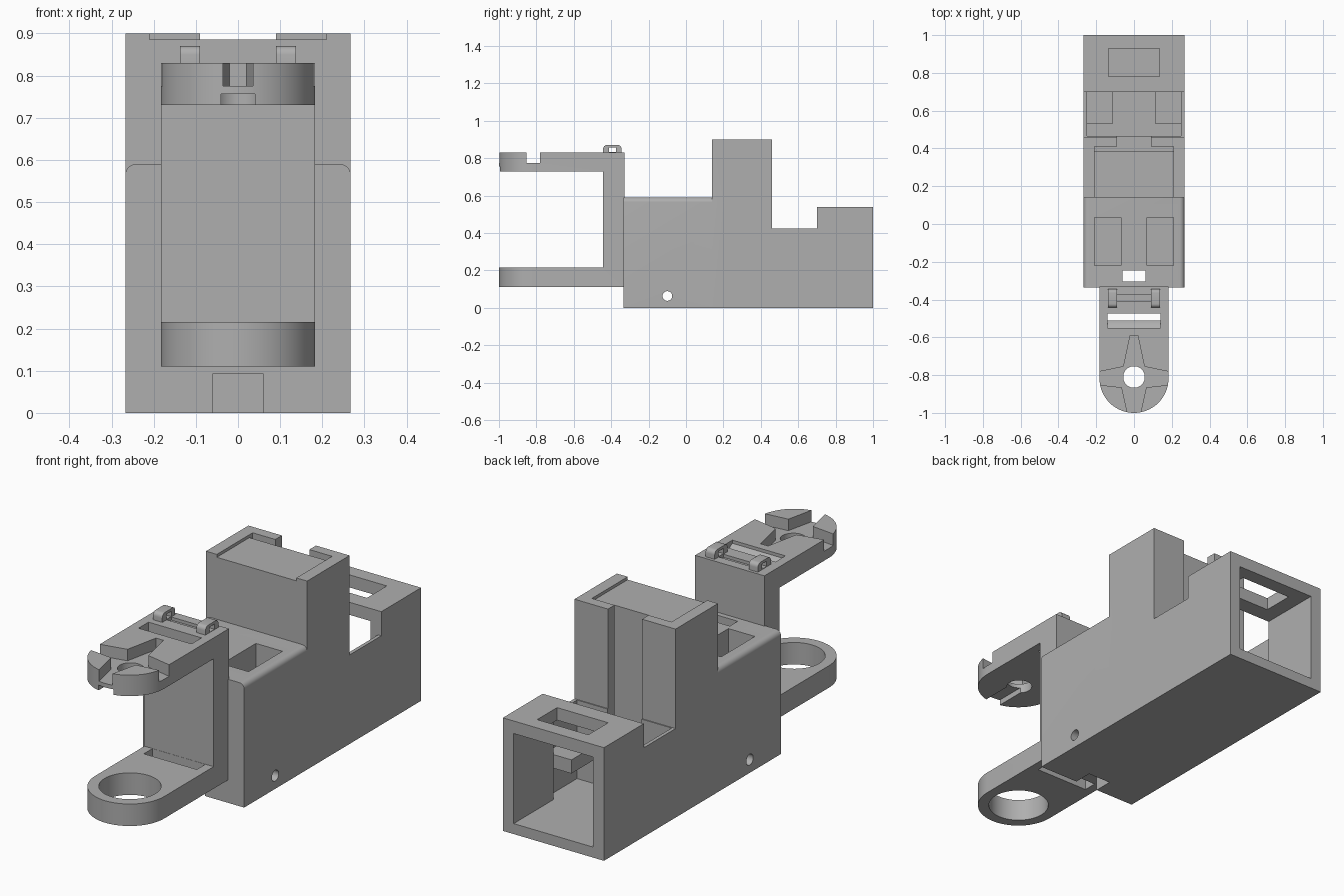
import bpy
import bmesh
import math

if "Cube" in bpy.data.objects:
    bpy.data.objects.remove(bpy.data.objects["Cube"], do_unlink=True)

grey = bpy.data.materials.new("plain grey")
grey.use_nodes = True
COLOUR = (0.43, 0.43, 0.43, 1)
grey.diffuse_color = COLOUR
grey.node_tree.nodes["Principled BSDF"].inputs["Base Color"].default_value = COLOUR


def prism(name, pts, axis, lo, hi):
    """Extrude a 2D outline along an axis."""
    place = {"x": lambda p, t: (t, p[0], p[1]),
             "y": lambda p, t: (p[0], t, p[1]),
             "z": lambda p, t: (p[0], p[1], t)}[axis]
    bm = bmesh.new()
    low = [bm.verts.new(place(p, lo)) for p in pts]
    high = [bm.verts.new(place(p, hi)) for p in pts]
    bm.faces.new(low)
    bm.faces.new(high)
    n = len(pts)
    for i in range(n):
        j = (i + 1) % n
        bm.faces.new((low[i], low[j], high[j], high[i]))
    bmesh.ops.recalc_face_normals(bm, faces=bm.faces)
    mesh = bpy.data.meshes.new(name)
    bm.to_mesh(mesh)
    bm.free()
    mesh.materials.append(grey)
    obj = bpy.data.objects.new(name, mesh)
    bpy.context.collection.objects.link(obj)
    return obj


def box(name, x0, x1, y0, y1, z0, z1):
    return prism(name, [(x0, y0), (x1, y0), (x1, y1), (x0, y1)], "z", z0, z1)


def arc(cx, cy, r, a0, a1, n):
    angles = [math.radians(a0 + (a1 - a0) * i / n) for i in range(n + 1)]
    return [(cx + r * math.cos(a), cy + r * math.sin(a)) for a in angles]


def cylinder(name, cx, cy, r, axis, lo, hi, n=40):
    return prism(name, arc(cx, cy, r, 0, 360, n)[:-1], axis, lo, hi)


def combine(target, tool, operation="DIFFERENCE"):
    mod = target.modifiers.new("combine", "BOOLEAN")
    mod.operation = operation
    mod.solver = "EXACT"
    mod.object = tool
    bpy.context.view_layer.objects.active = target
    bpy.ops.object.modifier_apply(modifier=mod.name)
    bpy.data.objects.remove(tool, do_unlink=True)


def cut_box(target, *dims):
    combine(target, box("cutter", *dims))


W = 0.267      # half width of the housing
A = 0.183      # half width of the front bracket

# Housing: stepped side profile joined to a front block with rounded shoulders
housing = prism("housing", [(0.14, 0), (1, 0), (1, 0.54), (0.70, 0.54), (0.70, 0.425),
                            (0.46, 0.425), (0.46, 0.9), (0.14, 0.9)], "x", -W, W)
r = 0.025
shoulders = arc(W - r, 0.59 - r, r, 0, 90, 6) + arc(r - W, 0.59 - r, r, 90, 180, 6)
front_block = prism("front_block", [(-W, 0), (W, 0)] + shoulders, "y", -0.335, 0.2)
combine(housing, front_block, "UNION")

# Rear tunnel, open bay and window in the rear roof
cut_box(housing, -0.21, 0.21, 0.65, 1.1, 0.05, 0.48)
cut_box(housing, -0.25, 0.25, 0.465, 0.70, 0.05, 1)
cut_box(housing, -0.135, 0.135, 0.78, 0.93, 0.4, 0.7)

# Tower: shallow top recess, sheet slot and rear channel
cut_box(housing, -0.21, 0.21, 0.1, 0.41, 0.886, 1)
cut_box(housing, -0.21, 0.21, 0.386, 0.41, 0.06, 0.95)
cut_box(housing, -0.09, 0.09, 0.4, 0.5, 0.06, 0.95)

# Front block: twin pockets, cable slot, bottom groove and cross pin hole
for s in (-1, 1):
    xs = sorted((s * 0.07, s * 0.21))
    cut_box(housing, xs[0], xs[1], -0.22, 0.035, 0.12, 0.7)
cut_box(housing, -0.06, 0.06, -0.305, -0.245, -0.1, 0.7)
cut_box(housing, -0.06, 0.06, -0.4, -0.245, -0.1, 0.092)
combine(housing, cylinder("cutter", -0.1, 0.063, 0.026, "x", -0.4, 0.4, 24))

# Ledges inside the open bay
for s, side in ((-1, "right"), (1, "left")):
    xs = sorted((s * 0.115, s * 0.255))
    box(side + "_bay_ledge", xs[0], xs[1], 0.53, 0.70, 0.2, 0.265)

# Bracket: rounded outline with the middle removed to leave two arms
outline = [(A, -0.33), (-A, -0.33)] + arc(0, -1 + A, A, 180, 360, 32)
bracket = prism("bracket", outline, "z", 0.11, 0.83)
cut_box(bracket, -0.3, 0.3, -1.1, -0.445, 0.215, 0.73)
combine(bracket, cylinder("cutter", 0, -0.815, 0.135, "z", 0, 0.4))
combine(bracket, cylinder("cutter", 0, -0.81, 0.057, "z", 0.6, 0.9))

# Star-shaped recess on the upper arm and groove beneath it
half = [(0.02, -0.59), (0.055, -0.755), (0.2, -0.785), (0.2, -0.85),
        (0.065, -0.865), (0.03, -1.02)]
star = half + [(-x, y) for x, y in reversed(half)]
combine(bracket, prism("cutter", star, "z", 0.775, 0.9))
cut_box(bracket, -0.04, 0.04, -1.1, -0.8, 0.7, 0.756)

# Strap slots through both arms, with a rounded ramp on the upper one
cut_box(bracket, -0.14, 0.14, -0.51, -0.475, 0.6, 0.9)
cut_box(bracket, -0.14, 0.14, -0.51, -0.446, 0, 0.3)
ramp = [(-0.55, 0.9), (-0.55, 0.815), (-0.535, 0.808), (-0.52, 0.795),
        (-0.505, 0.775), (-0.49, 0.775), (-0.49, 0.9)]
combine(bracket, prism("cutter", ramp, "x", -0.14, 0.14))
cut_box(bracket, -0.09, 0.09, -0.41, -0.375, 0.815, 0.9)

# Small wire loops on top of the bracket
loops = []
for s, side in ((-1, "right"), (1, "left")):
    c = 0.02
    shape = [(-0.345, 0.82)] + arc(-0.345 - c, 0.87 - c, c, 0, 90, 5)
    shape += arc(-0.443 + c, 0.87 - c, c, 90, 180, 5) + [(-0.443, 0.82)]
    xs = sorted((s * 0.09, s * 0.138))
    loop = prism(side + "_wire_loop", shape, "x", xs[0], xs[1])
    cut_box(loop, -0.3, 0.3, -0.412, -0.375, 0.832, 0.857)
    loops.append(loop)

# Smooth the curved walls while keeping edges crisp
bpy.ops.object.select_all(action="DESELECT")
for obj in [housing, bracket] + loops:
    obj.select_set(True)
bpy.context.view_layer.objects.active = housing
bpy.ops.object.shade_smooth_by_angle(angle=math.radians(30))
